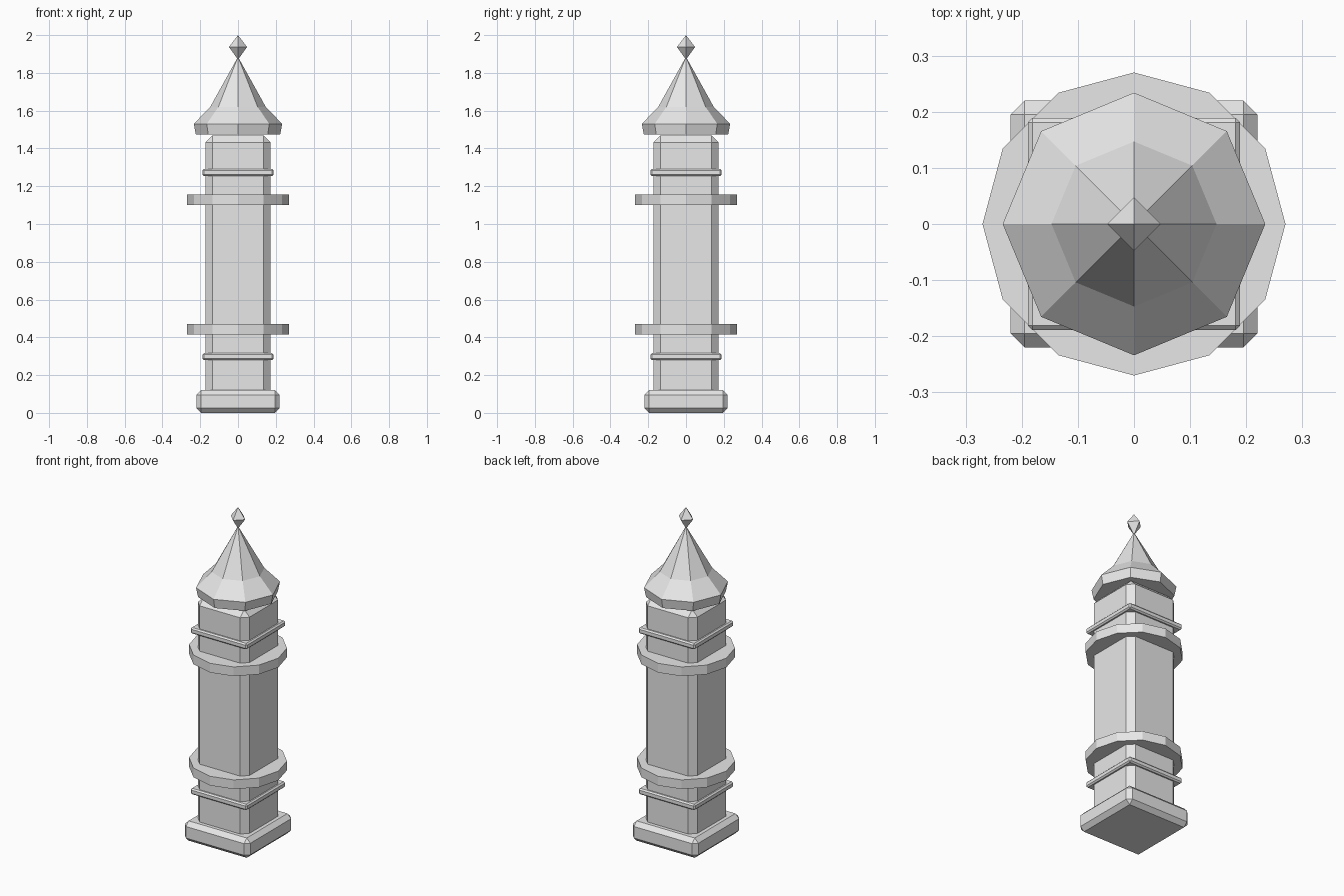
import bpy
import bmesh
from math import cos, sin, tau

cube = bpy.data.objects.get("Cube")
if cube:
    bpy.data.objects.remove(cube, do_unlink=True)

stone = bpy.data.materials.new("pale_grey_stone")
stone.use_nodes = True
GREY = (0.8, 0.8, 0.8, 1)
stone.diffuse_color = GREY
stone.node_tree.nodes["Principled BSDF"].inputs["Base Color"].default_value = GREY


def finish(name, bm):
    bmesh.ops.recalc_face_normals(bm, faces=bm.faces)
    mesh = bpy.data.meshes.new(name)
    bm.to_mesh(mesh)
    bm.free()
    mesh.materials.append(stone)
    obj = bpy.data.objects.new(name, mesh)
    bpy.context.collection.objects.link(obj)
    return obj


def chamfered_block(name, half, z0, z1, chamfer):
    """Square block with every edge chamfered."""
    bm = bmesh.new()
    bmesh.ops.create_cube(bm, size=1)
    for v in bm.verts:
        v.co.x *= 2 * half
        v.co.y *= 2 * half
        v.co.z = z1 if v.co.z > 0 else z0
    bmesh.ops.bevel(bm, geom=bm.edges[:], offset=chamfer, segments=1,
                    affect='EDGES', clamp_overlap=True)
    return finish(name, bm)


def lathe(name, profile, sides):
    """Faceted turned solid from (radius, z) points; radius 0 makes a tip."""
    bm = bmesh.new()
    rings = []
    for r, z in profile:
        count = sides if r else 1
        rings.append([bm.verts.new((r * cos(tau * i / sides),
                                    r * sin(tau * i / sides), z))
                      for i in range(count)])
    for low, high in zip(rings, rings[1:]):
        for i in range(sides):
            j = (i + 1) % sides
            if len(low) == 1:
                bm.faces.new((low[0], high[j], high[i]))
            elif len(high) == 1:
                bm.faces.new((low[i], low[j], high[0]))
            else:
                bm.faces.new((low[i], low[j], high[j], high[i]))
    for ring in (rings[0], rings[-1]):
        if len(ring) > 1:
            bm.faces.new(ring)
    return finish(name, bm)


# Plinth and square shaft
chamfered_block("base_plinth", 0.22, 0, 0.12, 0.025)
chamfered_block("shaft", 0.173, 0.06, 1.468, 0.037)

# Thin square bands and wide round collars, low and high on the shaft
for level, band_z, collar_z in (("lower", 0.298, 0.443), ("upper", 1.273, 1.128)):
    chamfered_block(level + "_band", 0.189, band_z - 0.018, band_z + 0.018, 0.008)
    lathe(level + "_collar", [(0.27, collar_z - 0.028), (0.27, collar_z + 0.028)], 12)

# Flared eight-sided roof and its pointed finial
lathe("roof", [(0.223, 1.473), (0.234, 1.53), (0.147, 1.62), (0, 1.885)], 8)
lathe("finial", [(0, 1.87), (0.048, 1.937), (0, 2.0)], 4)
